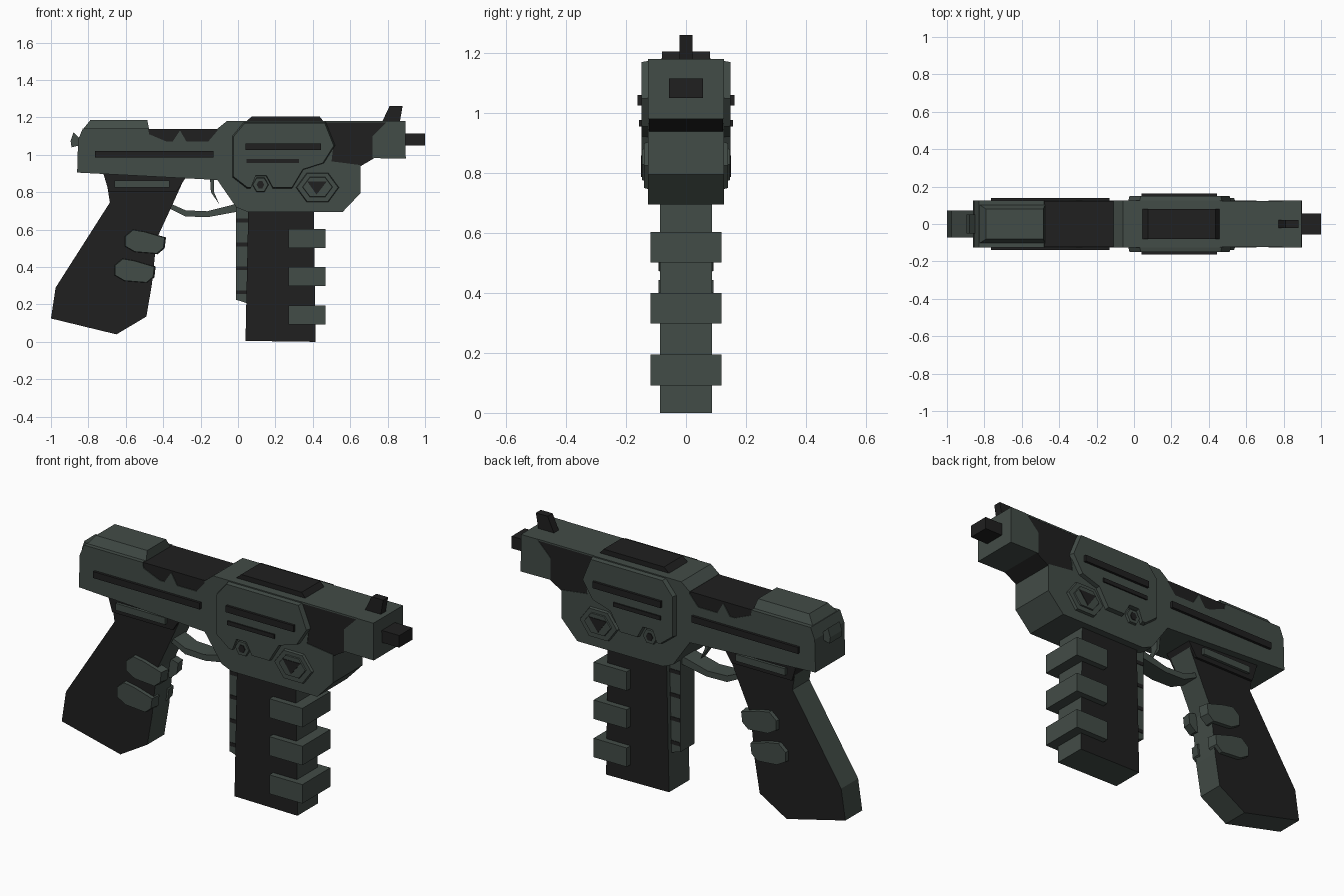
import bpy, bmesh, math
from mathutils import Vector


def material(name, col):
    m = bpy.data.materials.new(name)
    m.diffuse_color = (*col, 1)
    return m


GREEN = material("grey_green", (0.055, 0.072, 0.063))
DARK = material("near_black", (0.014, 0.014, 0.014))


def prism(name, pts, y0, y1=None, mat=GREEN, shrink=1.0, rim=None):
    """Extrude an x/z profile along y. One y: full width. Two: mirrored pair on both sides."""
    bm = bmesh.new()
    n = len(pts)
    cx = (min(p[0] for p in pts) + max(p[0] for p in pts)) / 2
    cz = (min(p[1] for p in pts) + max(p[1] for p in pts)) / 2
    spans = [(-y0, y0)] if y1 is None else [(y0, y1), (-y0, -y1)]
    for a, b in spans:
        base = [bm.verts.new((x, a, z)) for x, z in pts]
        top = [bm.verts.new((cx + (x - cx) * shrink, b, cz + (z - cz) * shrink)) for x, z in pts]
        bm.faces.new(base)
        bm.faces.new(top[::-1])
        for i in range(n):
            j = (i + 1) % n
            f = bm.faces.new((base[i], top[i], top[j], base[j]))
            f.material_index = 1 if rim else 0
    bmesh.ops.recalc_face_normals(bm, faces=bm.faces)
    me = bpy.data.meshes.new(name)
    bm.to_mesh(me)
    bm.free()
    me.materials.append(mat)
    if rim:
        me.materials.append(rim)
    ob = bpy.data.objects.new(name, me)
    bpy.context.collection.objects.link(ob)
    return ob


def rect(x0, x1, z0, z1):
    return [(x0, z0), (x1, z0), (x1, z1), (x0, z1)]


def hexagon(cx, cz, rx, rz):
    return [(cx + rx * math.cos(math.radians(60 * i)), cz + rz * math.sin(math.radians(60 * i)))
            for i in range(6)]


# Rear slide: green shell with a zigzag upper edge over a dark core
prism("slide_shell", [(-0.86, 0.905), (-0.1, 0.865), (-0.1, 1.14), (-0.16, 1.07), (-0.275, 1.07),
                      (-0.31, 1.13), (-0.35, 1.07), (-0.38, 1.07), (-0.475, 1.11), (-0.48, 1.14),
                      (-0.83, 1.14), (-0.855, 1.08)], 0.126)
prism("slide_core", rect(-0.6, -0.09, 0.95, 1.139), 0.122, mat=DARK)
cap = prism("rear_cap", [(-0.83, 1.135), (-0.475, 1.135), (-0.485, 1.185), (-0.79, 1.185)], 0.105)
for v in cap.data.vertices:
    if v.co.z > 1.16:
        v.co.y *= 0.76
prism("hammer", [(-0.85, 1.05), (-0.89, 1.04), (-0.895, 1.075), (-0.88, 1.12), (-0.85, 1.09)], 0.05)
prism("slide_slot", rect(-0.765, -0.13, 0.985, 1.02), 0.12, 0.14, DARK)

# Front body
prism("front_body", [(-0.11, 0.865), (-0.01, 0.72), (0.05, 0.695), (0.56, 0.695), (0.655, 0.795),
                     (0.655, 0.945), (0.5, 0.965), (0.51, 1.05), (0.46, 1.18), (-0.06, 1.18),
                     (-0.11, 1.14)], 0.126)
prism("barrel_core", [(0.4, 0.93), (0.64, 0.93), (0.73, 0.983), (0.8, 1.0), (0.82, 1.175),
                      (0.4, 1.175)], 0.123, mat=DARK)
prism("top_strip", rect(0.44, 0.88, 1.172, 1.18), 0.124)
prism("muzzle_block", [(0.72, 0.982), (0.897, 0.98), (0.895, 1.18), (0.8, 1.18), (0.72, 1.1)], 0.126)
prism("muzzle", rect(0.88, 1.0, 1.05, 1.115), 0.056, mat=DARK)
prism("front_sight", [(0.77, 1.175), (0.81, 1.26), (0.88, 1.26), (0.865, 1.175)], 0.021, mat=DARK)
prism("top_plate", [(0.04, 1.175), (0.46, 1.175), (0.435, 1.206), (0.075, 1.206)], 0.08, mat=DARK)

# Raised side panels with slots
prism("side_panel", [(-0.032, 0.88), (0.045, 0.82), (0.065, 0.82), (0.09, 0.885), (0.15, 0.885),
                     (0.185, 0.82), (0.29, 0.82), (0.35, 0.92), (0.46, 0.955), (0.52, 1.05),
                     (0.47, 1.175), (0.03, 1.175), (-0.032, 1.1)], 0.12, 0.149, shrink=0.97)
prism("panel_slot_upper", rect(0.04, 0.445, 1.025, 1.06), 0.13, 0.162, DARK)
prism("panel_slot_lower", rect(0.045, 0.325, 0.955, 0.977), 0.13, 0.156, DARK)

# Hexagonal badges and button
prism("hex_badge", hexagon(0.425, 0.825, 0.117, 0.092), 0.12, 0.14, shrink=0.94)
prism("hex_badge_inner", hexagon(0.425, 0.828, 0.085, 0.065), 0.13, 0.147, shrink=0.92)
prism("badge_triangle", [(0.37, 0.858), (0.475, 0.858), (0.42, 0.787)], 0.13, 0.15, DARK)
prism("hex_button", hexagon(0.12, 0.84, 0.045, 0.045), 0.12, 0.138, shrink=0.9)
prism("button_centre", hexagon(0.12, 0.84, 0.02, 0.022), 0.13, 0.142, DARK)

# Pistol grip: dark sides, green straps
prism("grip", [(-0.7, 0.9), (-0.7, 0.84), (-0.685, 0.745), (-0.975, 0.29), (-1.0, 0.125),
               (-0.65, 0.04), (-0.49, 0.135), (-0.46, 0.31), (-0.435, 0.55), (-0.375, 0.68),
               (-0.275, 0.9)], 0.072, mat=DARK, rim=GREEN)
prism("grip_shoulder", [(-0.72, 0.9), (-0.69, 0.8), (-0.33, 0.8), (-0.275, 0.885)], 0.085, mat=DARK)
prism("shoulder_strip", rect(-0.66, -0.365, 0.825, 0.862), 0.08, 0.1)
pad = [(-0.61, 0.565), (-0.565, 0.603), (-0.5, 0.592), (-0.385, 0.558), (-0.392, 0.5),
       (-0.43, 0.468), (-0.555, 0.478), (-0.61, 0.51)]
prism("finger_pad_upper", pad, 0.04, 0.092, shrink=0.93)
prism("finger_pad_lower", [(x - 0.055, z - 0.155) for x, z in pad], 0.04, 0.092, shrink=0.93)

# Trigger and guard
prism("trigger_guard", [(-0.385, 0.75), (-0.28, 0.703), (-0.165, 0.698), (-0.02, 0.735),
                        (0.02, 0.7), (-0.16, 0.667), (-0.28, 0.67), (-0.36, 0.71)], 0.05)
prism("trigger", [(-0.15, 0.88), (-0.145, 0.8), (-0.1, 0.735), (-0.128, 0.8), (-0.13, 0.88)], 0.022)

# Magazine with spine and clamps
prism("magazine", [(0.04, 0.005), (0.415, 0), (0.405, 0.71), (0.055, 0.71)], 0.087,
      mat=DARK, rim=GREEN)
prism("magazine_spine", [(-0.01, 0.225), (0.07, 0.2), (0.07, 0.72), (-0.01, 0.72)], 0.06)
for i in range(4):
    z = 0.255 + i * 0.128
    prism(f"spine_band_{i + 1}", rect(-0.008, 0.06, z, z + 0.02), 0.063, mat=DARK)
for i, z in enumerate((0.092, 0.298, 0.502)):
    prism(f"magazine_clamp_{i + 1}", rect(0.27, 0.467, z, z + 0.102), 0.119)
